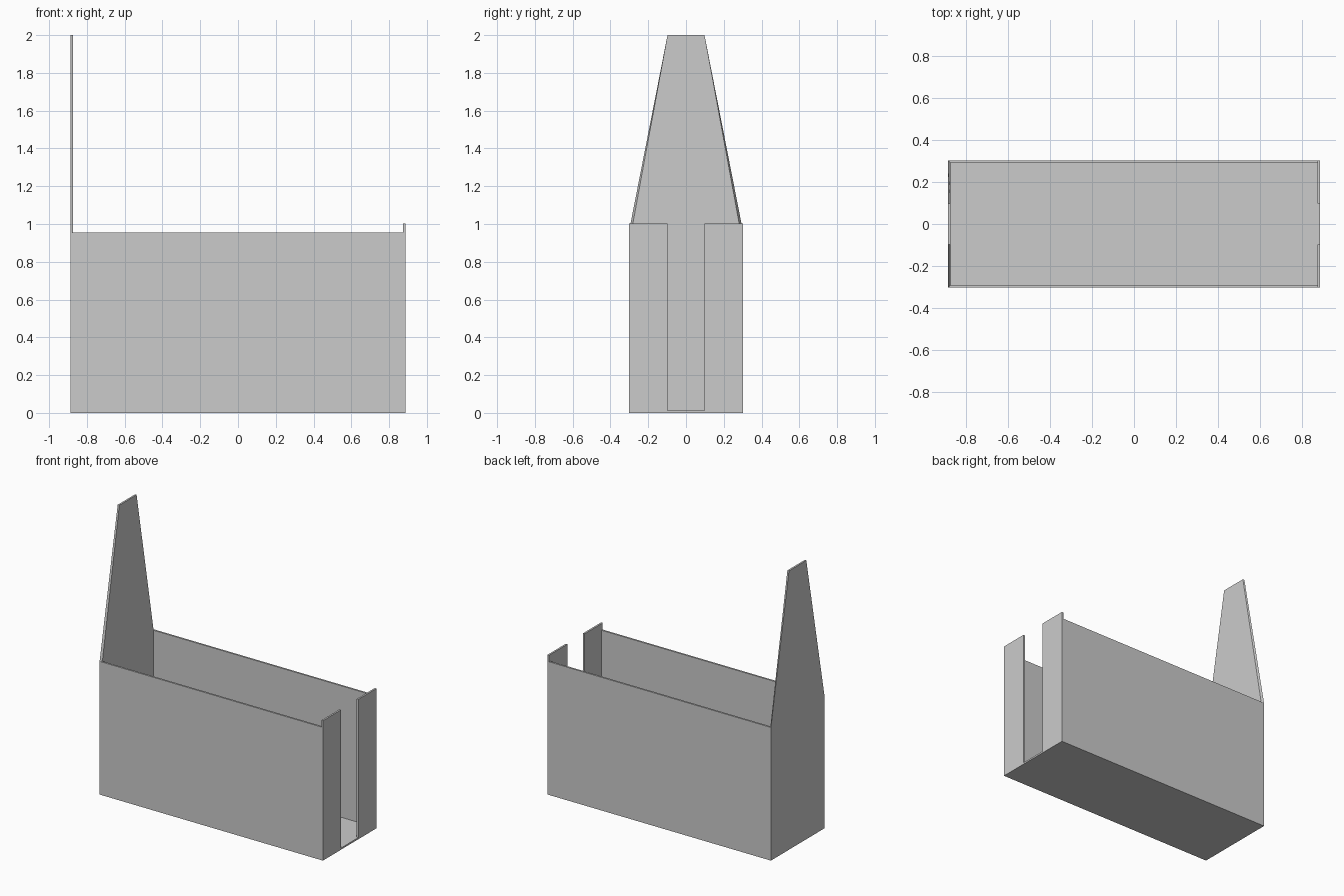
import bpy, bmesh

if "Cube" in bpy.data.objects:
    bpy.data.objects.remove(bpy.data.objects["Cube"])

X, Y = 0.886, 0.303        # outer half length / half width
T = 0.013                  # board thickness
H = 0.955                  # side wall height
FLOOR = 0.012


def add_mesh(name, bm):
    bmesh.ops.recalc_face_normals(bm, faces=bm.faces)
    me = bpy.data.meshes.new(name)
    bm.to_mesh(me)
    bm.free()
    ob = bpy.data.objects.new(name, me)
    bpy.context.collection.objects.link(ob)
    return ob


def loft(name, loop_a, loop_b):
    """Solid between two matching outlines."""
    bm = bmesh.new()
    a = [bm.verts.new(p) for p in loop_a]
    b = [bm.verts.new(p) for p in loop_b]
    bm.faces.new(a)
    bm.faces.new(b[::-1])
    for i in range(len(a)):
        j = (i + 1) % len(a)
        bm.faces.new((a[i], a[j], b[j], b[i]))
    return add_mesh(name, bm)


def box(name, x0, x1, y0, y1, z0, z1):
    def ring(z):
        return [(x0, y0, z), (x1, y0, z), (x1, y1, z), (x0, y1, z)]
    return loft(name, ring(z0), ring(z1))


# Floor in two sections, the rear one very slightly raised
box("floor", -0.585, X, -Y + T, Y - T, 0, FLOOR)
box("rear_floor", -X + T, -0.585, -Y + T, Y - T, 0, FLOOR + 0.001)

# Long side walls and the two end posts beside the opening
for s, side in ((-1, "front"), (1, "back")):
    lo, hi = sorted((s * (Y - T), s * Y))
    box(side + "_side_wall", -X, X - T, lo, hi, 0, H)
    lo, hi = sorted((s * 0.098, s * Y))
    box(side + "_end_post", X - T, X, lo, hi, 0, 1.003)


# Tall tapered end board, its inner face narrower than the outer one
def outline(x, half):
    return [(x, -half, 0), (x, half, 0), (x, half, H),
            (x, 0.098, 2), (x, -0.098, 2), (x, -half, H)]


loft("tall_end_board", outline(-X, Y), outline(-X + T, Y - T))
